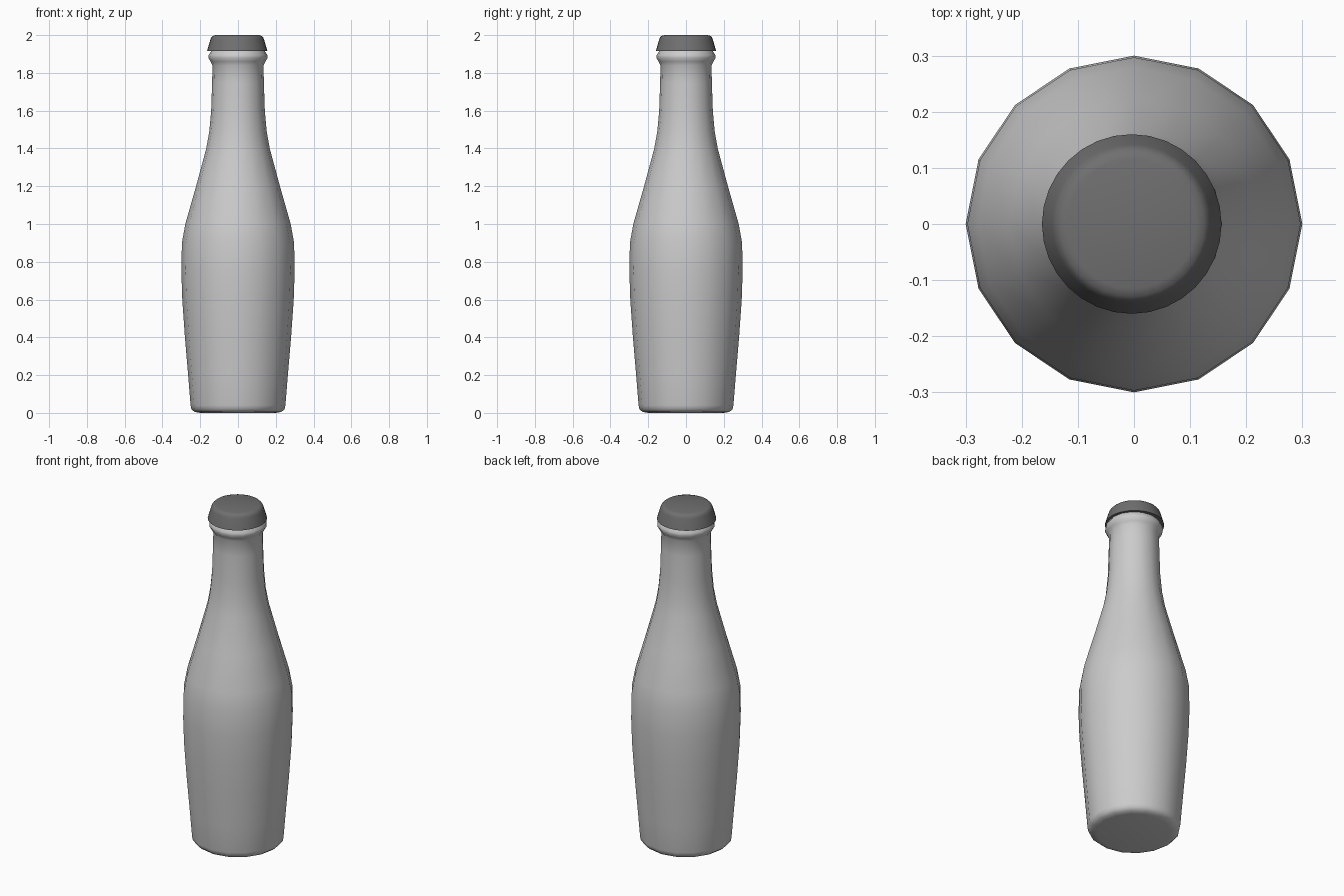
import bpy, math

cube = bpy.data.objects.get("Cube")
if cube:
    bpy.data.objects.remove(cube)


def material(name, grey):
    m = bpy.data.materials.new(name)
    m.use_nodes = True
    colour = (grey, grey, grey, 1)
    m.diffuse_color = colour
    m.node_tree.nodes["Principled BSDF"].inputs["Base Color"].default_value = colour
    return m


def lathe(name, profile, sides, mat, sharp_angle, x=0):
    """Revolve a (radius, height) profile, closing both ends."""
    verts, faces = [], []
    for r, z in profile:
        for i in range(sides):
            a = math.tau * i / sides
            verts.append((r * math.cos(a), r * math.sin(a), z))
    for k in range(len(profile) - 1):
        for i in range(sides):
            j = (i + 1) % sides
            a, b = k * sides, (k + 1) * sides
            faces.append((a + i, a + j, b + j, b + i))
    faces.append(tuple(reversed(range(sides))))
    faces.append(tuple(range(len(verts) - sides, len(verts))))
    mesh = bpy.data.meshes.new(name)
    mesh.from_pydata(verts, [], faces)
    mesh.materials.append(mat)
    obj = bpy.data.objects.new(name, mesh)
    obj.location.x = x
    bpy.context.collection.objects.link(obj)
    bpy.ops.object.select_all(action="DESELECT")
    obj.select_set(True)
    bpy.context.view_layer.objects.active = obj
    bpy.ops.object.shade_smooth_by_angle(angle=math.radians(sharp_angle))
    return obj


glass = material("light grey glass", 0.6)
metal = material("dark grey cap", 0.16)

# Bottle: rounded foot, full belly, tapering shoulder, neck and lip ring
bottle_profile = [
    (0.2, 0), (0.23, 0.005), (0.247, 0.02), (0.251, 0.04), (0.264, 0.2),
    (0.281, 0.4), (0.295, 0.6), (0.3, 0.75), (0.297, 0.9), (0.279, 1.0),
    (0.222, 1.2), (0.168, 1.4), (0.152, 1.49), (0.142, 1.6), (0.137, 1.75),
    (0.135, 1.84), (0.145, 1.86), (0.157, 1.88), (0.155, 1.895),
    (0.145, 1.91), (0.135, 1.93),
]
lathe("bottle", bottle_profile, 16, glass, 60)

# Cap: flared skirt with a rounded top edge
cap_profile = [
    (0.145, 1.915), (0.16, 1.915), (0.142, 1.977), (0.137, 1.988),
    (0.129, 1.996), (0.115, 2.0),
]
lathe("cap", cap_profile, 32, metal, 40, x=-0.004)
